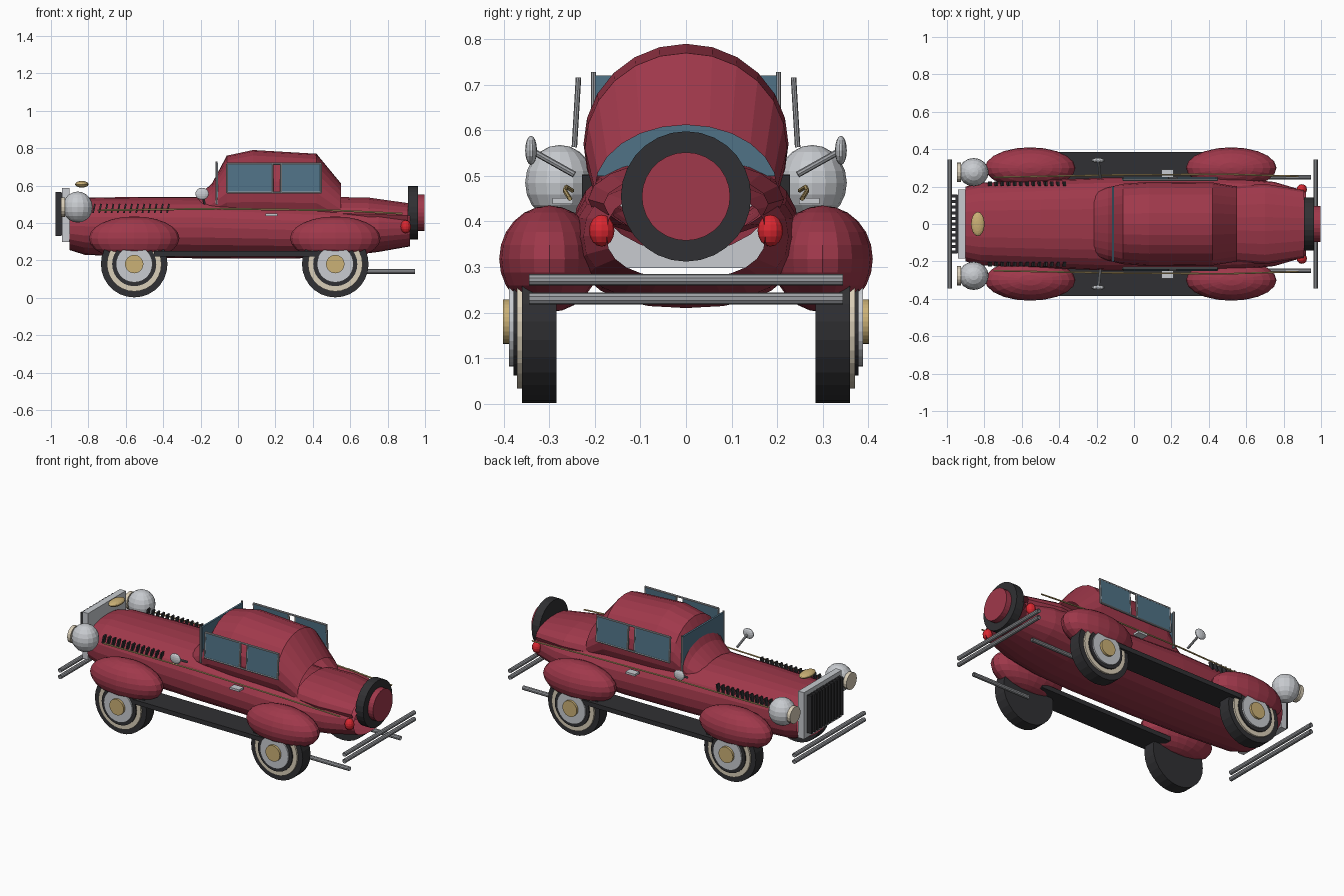
import bpy, bmesh
from math import pi, cos, sin, radians, copysign
from mathutils import Vector

if "Cube" in bpy.data.objects:
    bpy.data.objects.remove(bpy.data.objects["Cube"])


def mat(name, rgb):
    m = bpy.data.materials.new(name)
    m.diffuse_color = (*rgb, 1)
    m.use_nodes = True
    m.node_tree.nodes["Principled BSDF"].inputs["Base Color"].default_value = m.diffuse_color
    return m


RED = mat("red_paint", (0.35, 0.04, 0.07))
BLACK = mat("rubber", (0.03, 0.03, 0.033))
SILVER = mat("chrome", (0.58, 0.6, 0.63))
STEEL = mat("steel", (0.33, 0.34, 0.36))
BEIGE = mat("whitewall", (0.7, 0.62, 0.48))
GOLD = mat("brass", (0.6, 0.44, 0.18))
GLASS = mat("glass", (0.08, 0.17, 0.24))
LAMP = mat("tail_lamp", (0.7, 0.02, 0.03))


def add(name, bm, m):
    me = bpy.data.meshes.new(name)
    bm.to_mesh(me)
    bm.free()
    me.materials.append(m)
    ob = bpy.data.objects.new(name, me)
    bpy.context.collection.objects.link(ob)
    return ob


def loft(name, rings, m, n=24, power=2.0):
    """Open shell through (x, half width, bottom z, top z) superellipse rings."""
    bm = bmesh.new()
    rows = []
    for x, w, z0, z1 in rings:
        row = []
        for i in range(n):
            c, s = cos(2 * pi * i / n), sin(2 * pi * i / n)
            y = w * copysign(abs(c) ** (2 / power), c)
            z = (z0 + z1) / 2 + (z1 - z0) / 2 * copysign(abs(s) ** (2 / power), s)
            row.append(bm.verts.new((x, y, z)))
        rows.append(row)
    for a, b in zip(rows, rows[1:]):
        for i in range(n):
            j = (i + 1) % n
            bm.faces.new((a[i], a[j], b[j], b[i]))
    bmesh.ops.recalc_face_normals(bm, faces=bm.faces)
    return add(name, bm, m)


def box(name, loc, size, m, rot=(0, 0, 0)):
    bm = bmesh.new()
    bmesh.ops.create_cube(bm, size=1)
    bmesh.ops.scale(bm, vec=size, verts=bm.verts)
    ob = add(name, bm, m)
    ob.location, ob.rotation_euler = loc, rot
    return ob


def ball(name, loc, radii, m, u=16, v=10):
    bm = bmesh.new()
    bmesh.ops.create_uvsphere(bm, u_segments=u, v_segments=v, radius=1)
    bmesh.ops.scale(bm, vec=radii, verts=bm.verts)
    add(name, bm, m).location = loc


def disc(name, loc, r, depth, axis, m, n=28):
    bm = bmesh.new()
    bmesh.ops.create_cone(bm, cap_ends=True, segments=n, radius1=r, radius2=r, depth=depth)
    ob = add(name, bm, m)
    ob.location = loc
    ob.rotation_euler = (pi / 2, 0, 0) if axis == "y" else (0, pi / 2, 0)


def tube(name, a, b, r, m, n=8):
    """Open-ended round bar between two points."""
    a, b = Vector(a), Vector(b)
    bm = bmesh.new()
    bmesh.ops.create_cone(bm, cap_ends=False, segments=n, radius1=r, radius2=r, depth=(b - a).length)
    ob = add(name, bm, m)
    ob.location = (a + b) / 2
    ob.rotation_euler = (b - a).to_track_quat("Z", "Y").to_euler()


# Body shells
loft("body", [(-0.9, 0.2, 0.255, 0.515), (-0.82, 0.22, 0.23, 0.535), (-0.5, 0.235, 0.215, 0.54),
              (-0.15, 0.248, 0.21, 0.54), (0.3, 0.25, 0.21, 0.515), (0.55, 0.245, 0.22, 0.5),
              (0.75, 0.225, 0.245, 0.49), (0.92, 0.175, 0.275, 0.47)], RED, power=2.4)
loft("cabin", [(-0.215, 0.17, 0.4, 0.545), (-0.14, 0.195, 0.39, 0.61), (-0.06, 0.215, 0.36, 0.76),
               (0.08, 0.225, 0.35, 0.79), (0.42, 0.222, 0.35, 0.77), (0.55, 0.2, 0.33, 0.612)], RED)
loft("trunk", [(0.53, 0.2, 0.36, 0.54), (0.7, 0.215, 0.36, 0.537), (0.91, 0.18, 0.37, 0.507)], RED, 18)

# Grille
box("grille_shell", (-0.922, 0, 0.443), (0.04, 0.37, 0.29), SILVER)
box("grille_panel", (-0.948, 0, 0.447), (0.012, 0.31, 0.225), BLACK)
for i in range(11):
    box("grille_slat", (-0.96, -0.15 + 0.03 * i, 0.447), (0.03, 0.016, 0.235), BLACK)
ball("hood_ornament", (-0.835, 0, 0.607), (0.036, 0.065, 0.018), GOLD)

# Bumpers, two bars each end
for x, end in ((-0.985, "front"), (0.972, "rear")):
    for z in (0.272, 0.231):
        tube(end + "_bumper_bar", (x, -0.345, z), (x, 0.345, z), 0.013, STEEL, 10)

# Spare wheel on the tail
disc("spare_tire", (0.936, 0, 0.455), 0.143, 0.052, "x", BLACK)
disc("spare_cover", (0.979, 0, 0.455), 0.097, 0.036, "x", RED)

# Windscreen
box("windscreen", (-0.112, 0, 0.61), (0.012, 0.4, 0.22), GLASS)

for s in (-1, 1):
    # Wheels with fenders
    for x, end in ((-0.555, "front"), (0.52, "rear")):
        ball(end + "_fender", (x, s * 0.3, 0.318), (0.242, 0.11, 0.117), RED, 20, 12)
        for part, r, y0, y1, m in (("tire", 0.178, 0.284, 0.36, BLACK), ("whitewall", 0.146, 0.35, 0.371, BEIGE),
                                   ("tire_inner", 0.118, 0.36, 0.379, BLACK), ("rim", 0.098, 0.37, 0.388, SILVER),
                                   ("hub", 0.049, 0.38, 0.402, GOLD)):
            disc(end + "_" + part, (x, s * (y0 + y1) / 2, 0.18), r, y1 - y0, "y", m)
    box("running_board", (0.01, s * 0.305, 0.236), (0.92, 0.16, 0.028), BLACK)

    # Lamps
    ball("headlamp", (-0.857, s * 0.277, 0.485), (0.08, 0.076, 0.083), SILVER)
    disc("headlamp_lens", (-0.935, s * 0.277, 0.485), 0.052, 0.022, "x", BEIGE, 16)
    ball("tail_lamp", (0.897, s * 0.185, 0.38), (0.028, 0.028, 0.035), LAMP, 12, 8)

    # Trim, handles, louvers, exhaust
    path = [(-0.75, s * 0.25, 0.468), (-0.1, s * 0.262, 0.476), (0.5, s * 0.266, 0.468), (0.88, s * 0.255, 0.45)]
    for a, b in zip(path, path[1:]):
        tube("side_trim", a, b, 0.005, GOLD, 6)
    box("door_handle", (0.18, s * 0.27, 0.445), (0.065, 0.045, 0.013), SILVER)
    for i in range(13):
        box("hood_louver", (-0.77 + 0.033 * i, s * 0.216, 0.478), (0.009, 0.025, 0.05), BLACK, (0, radians(12), 0))
    tube("exhaust", (0.55, s * 0.25, 0.14), (0.945, s * 0.25, 0.14), 0.013, STEEL, 10)

    # Mirror
    tube("mirror_arm", (-0.18, s * 0.245, 0.503), (-0.19, s * 0.338, 0.555), 0.007, STEEL)
    ball("mirror", (-0.192, s * 0.34, 0.556), (0.037, 0.013, 0.032), SILVER, 14, 8)

    # Windscreen post
    tube("windscreen_post", (-0.115, s * 0.203, 0.5), (-0.115, s * 0.203, 0.728), 0.006, STEEL)

    # Side windows, leaning slightly inward
    lo, hi = (s * 0.245, 0.563), (s * 0.236, 0.716)
    for z_end in (lo, hi):
        tube("window_rail", (-0.06, *z_end), (0.447, *z_end), 0.006, STEEL)
    for x in (-0.057, 0.183, 0.231, 0.444):
        tube("window_post", (x, *lo), (x, *hi), 0.006, STEEL)
    for x0, x1 in ((-0.053, 0.18), (0.235, 0.44)):
        box("side_window", ((x0 + x1) / 2, s * 0.24, 0.64), (x1 - x0, 0.008, 0.148), GLASS, (s * 0.06, 0, 0))
